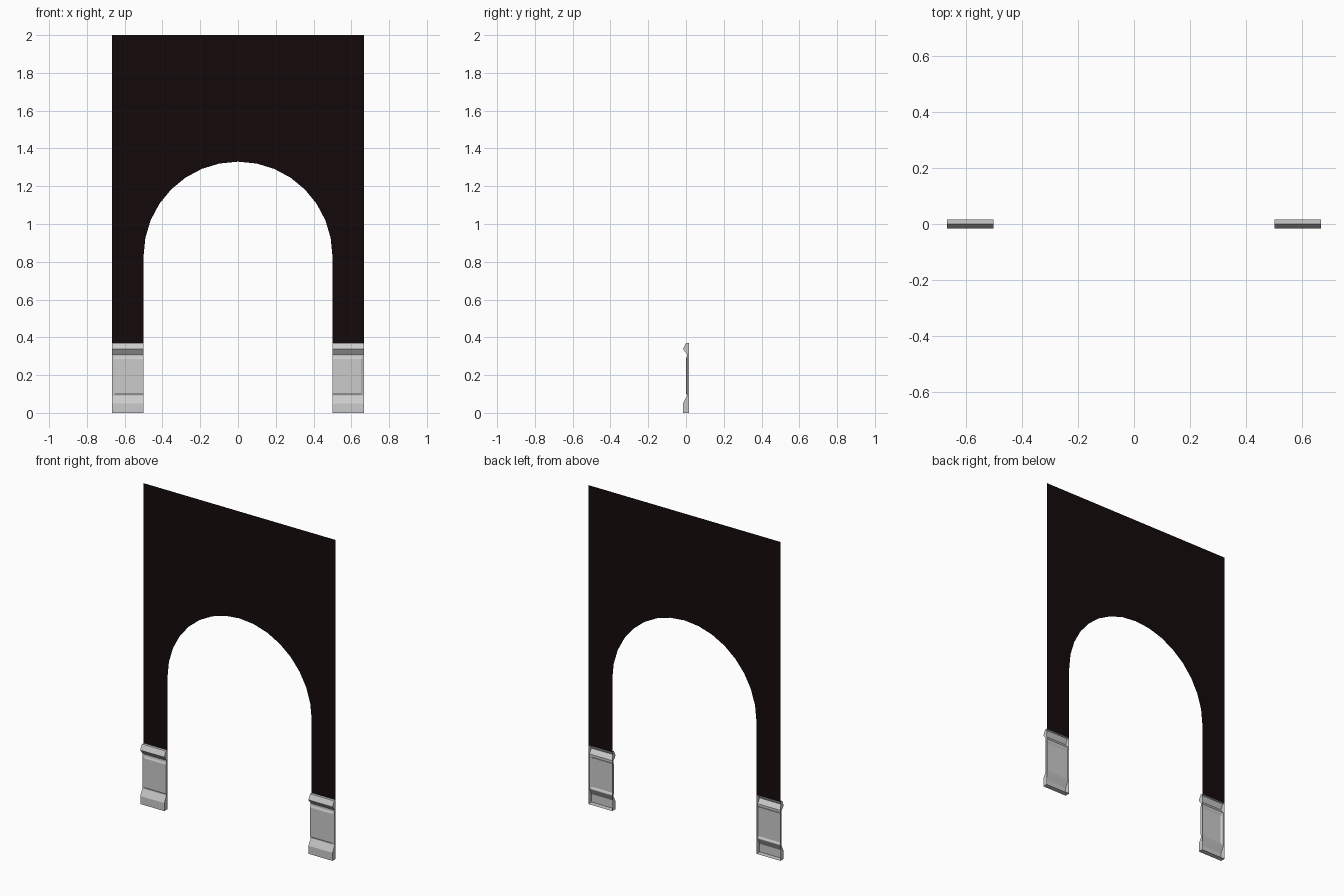
import bpy, bmesh, math

if "Cube" in bpy.data.objects:
    bpy.data.objects.remove(bpy.data.objects["Cube"])

HALF_W, TOP, ARCH_R, SPRING = 0.667, 2.0, 0.5, 0.83
BASE_TOP, BACK = 0.37, 0.016


def finish(bm, name, material=None):
    bmesh.ops.remove_doubles(bm, verts=bm.verts[:], dist=1e-5)
    mesh = bpy.data.meshes.new(name)
    bm.to_mesh(mesh)
    bm.free()
    obj = bpy.data.objects.new(name, mesh)
    bpy.context.collection.objects.link(obj)
    if material:
        mesh.materials.append(material)
    return obj


# Dark wall sheet with the round-headed opening (16-sided half circle)
dark = bpy.data.materials.new("dark_wall")
dark.diffuse_color = (0.007, 0.003, 0.003, 1)
dark.use_nodes = True
dark.node_tree.nodes["Principled BSDF"].inputs["Base Color"].default_value = dark.diffuse_color

bm = bmesh.new()


def wall_face(points):
    bm.faces.new([bm.verts.new((x, BACK, z)) for x, z in points])


for side in (-1, 1):  # piers beside the opening
    left, right = sorted((side * ARCH_R, side * HALF_W))
    wall_face([(left, BASE_TOP), (right, BASE_TOP), (right, SPRING),
               (right, TOP), (left, TOP), (left, SPRING)])
arch = [(-ARCH_R * math.cos(math.pi * i / 16),
         SPRING + ARCH_R * math.sin(math.pi * i / 16)) for i in range(17)]
for a, b in zip(arch, arch[1:]):  # strips above the arch
    wall_face([a, b, (b[0], TOP), (a[0], TOP)])
bmesh.ops.recalc_face_normals(bm, faces=bm.faces[:])
bm.normal_update()
for f in bm.faces:  # front of the wall faces -y
    if f.normal.y > 0:
        f.normal_flip()
finish(bm, "arch_wall", dark)

# Base trim profile: (z, y at the outer rim, y across the raised panel)
PROFILE = [(0, BACK, BACK), (0, -0.016, -0.016), (0.05, -0.016, -0.016),
           (0.09, 0.005, 0.005), (0.095, 0.005, 0.005), (0.105, 0.005, -0.001),
           (0.285, 0.005, -0.001), (0.298, 0.005, 0.005), (0.31, 0.005, 0.005),
           (0.338, -0.016, -0.016), (BASE_TOP, 0, 0), (BASE_TOP, BACK, BACK)]


def base_trim(name, side):
    bm = bmesh.new()
    columns = []
    for x, k in ((HALF_W, 1), (0.66, 1), (0.65, 2), (ARCH_R, 2)):
        columns.append([bm.verts.new((side * x, p[k], p[0])) for p in PROFILE])
    # Moulded front, top and underside; the back stays open
    for a, b in zip(columns, columns[1:]):
        for i in range(len(PROFILE) - 1):
            bm.faces.new((a[i], a[i + 1], b[i + 1], b[i]))
    # End caps
    bm.faces.new(columns[0][::-1])
    bm.faces.new(columns[-1])
    bmesh.ops.recalc_face_normals(bm, faces=bm.faces[:])
    bm.normal_update()
    # Orient the shell so that its front faces outwards
    panel = max(bm.faces, key=lambda f: abs(f.normal.y) * f.calc_area())
    if panel.normal.y > 0:
        bmesh.ops.reverse_faces(bm, faces=bm.faces[:])
    finish(bm, name)


base_trim("left_base_trim", -1)
base_trim("right_base_trim", 1)
